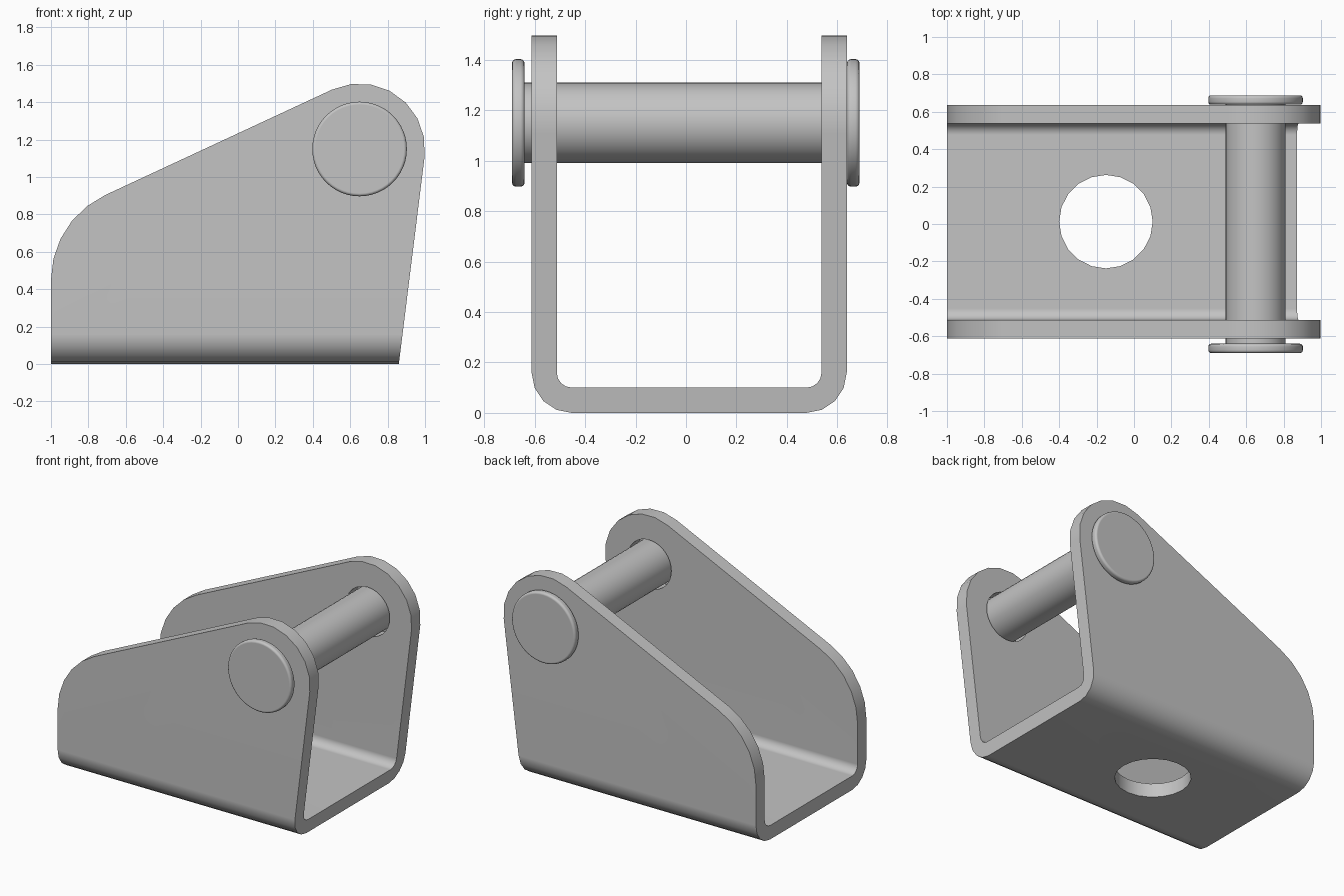
import bpy, bmesh
from math import sin, cos, radians
from mathutils import Vector

cube = bpy.data.objects.get("Cube")
if cube:
    bpy.data.objects.remove(cube, do_unlink=True)

steel = bpy.data.materials.new("grey steel")
steel.use_nodes = True
GREY = (0.55, 0.55, 0.55, 1)
steel.diffuse_color = GREY
steel.node_tree.nodes["Principled BSDF"].inputs["Base Color"].default_value = GREY

MID_Y = 0.0125           # centre plane of the channel
HALF = 0.625             # half of the channel width
WALL = 0.1
PIN_X, PIN_Z = 0.65, 1.15


def arc(cx, cy, r, start, end, steps):
    angles = [radians(start + (end - start) * i / steps) for i in range(steps + 1)]
    return [(cx + r * cos(a), cy + r * sin(a)) for a in angles]


def circle(cx, cy, r, n):
    return arc(cx, cy, r, 0, 360, n)[:-1]


def prism(name, outline, axis, low, high):
    """Extrude a 2D outline along the given axis."""
    bm = bmesh.new()

    def place(p, d):
        co = list(p)
        co.insert("xyz".index(axis), d)
        return Vector(co)

    face = bm.faces.new([bm.verts.new(place(p, low)) for p in outline])
    ext = bmesh.ops.extrude_face_region(bm, geom=[face])
    moved = [v for v in ext["geom"] if isinstance(v, bmesh.types.BMVert)]
    shift = place((0, 0), high - low)
    bmesh.ops.translate(bm, verts=moved, vec=shift)
    bmesh.ops.recalc_face_normals(bm, faces=bm.faces)
    mesh = bpy.data.meshes.new(name)
    bm.to_mesh(mesh)
    bm.free()
    mesh.materials.append(steel)
    ob = bpy.data.objects.new(name, mesh)
    bpy.context.collection.objects.link(ob)
    return ob


def activate(ob):
    bpy.ops.object.select_all(action="DESELECT")
    ob.select_set(True)
    bpy.context.view_layer.objects.active = ob


def cut(ob, cutter, operation):
    mod = ob.modifiers.new("cut", "BOOLEAN")
    mod.object, mod.operation, mod.solver = cutter, operation, "EXACT"
    activate(ob)
    bpy.ops.object.modifier_apply(modifier=mod.name)
    bpy.data.objects.remove(cutter, do_unlink=True)


def smooth(ob):
    activate(ob)
    bpy.ops.object.shade_smooth_by_angle(angle=radians(31))
    mod = ob.modifiers.new("flat face shading", "WEIGHTED_NORMAL")
    mod.keep_sharp = True


# Channel: U cross-section with rounded bends
outer_r, inner_r = 0.16, 0.06
bend = HALF - outer_r
right_half = (arc(bend, outer_r, outer_r, -90, 0, 4) + [(HALF, 1.8), (HALF - WALL, 1.8)]
              + arc(bend, outer_r, inner_r, 0, -90, 4))
outer, inner = right_half[:6], right_half[6:]
section = ([(-y, z) for y, z in reversed(outer)] + outer
           + inner + [(-y, z) for y, z in reversed(inner)])
bracket = prism("bracket", [(y + MID_Y, z) for y, z in section], "x", -1.2, 1.2)

# Side outline: rounded shoulder, slope and rounded ear
side = ([(-1, -0.2)] + arc(-0.5, 0.45, 0.5, 180, 114.9, 5)
        + arc(PIN_X, PIN_Z, 0.35, 114.9, -7, 7) + [(0.835, -0.2)])
cut(bracket, prism("side_cutter", side, "y", -1, 1), "INTERSECT")

# Pin holes and floor hole
cut(bracket, prism("pin_hole_cutter", circle(PIN_X, PIN_Z, 0.175, 32), "y", -1, 1), "DIFFERENCE")
cut(bracket, prism("floor_hole_cutter", circle(-0.15, MID_Y, 0.25, 20), "z", -0.3, 0.3), "DIFFERENCE")
smooth(bracket)

# Pin shaft
smooth(prism("pin_shaft", circle(PIN_X, PIN_Z, 0.16, 40), "y", -0.645, 0.645))

# Pin heads with rounded rims
for name, low in (("front_pin_head", -0.69), ("back_pin_head", 0.638)):
    head = prism(name, circle(PIN_X, PIN_Z, 0.253, 48), "y", low, low + 0.05)
    bevel = head.modifiers.new("rounded rim", "BEVEL")
    bevel.width, bevel.segments = 0.016, 3
    bevel.limit_method, bevel.angle_limit = "ANGLE", radians(40)
    activate(head)
    bpy.ops.object.modifier_apply(modifier=bevel.name)
    smooth(head)
